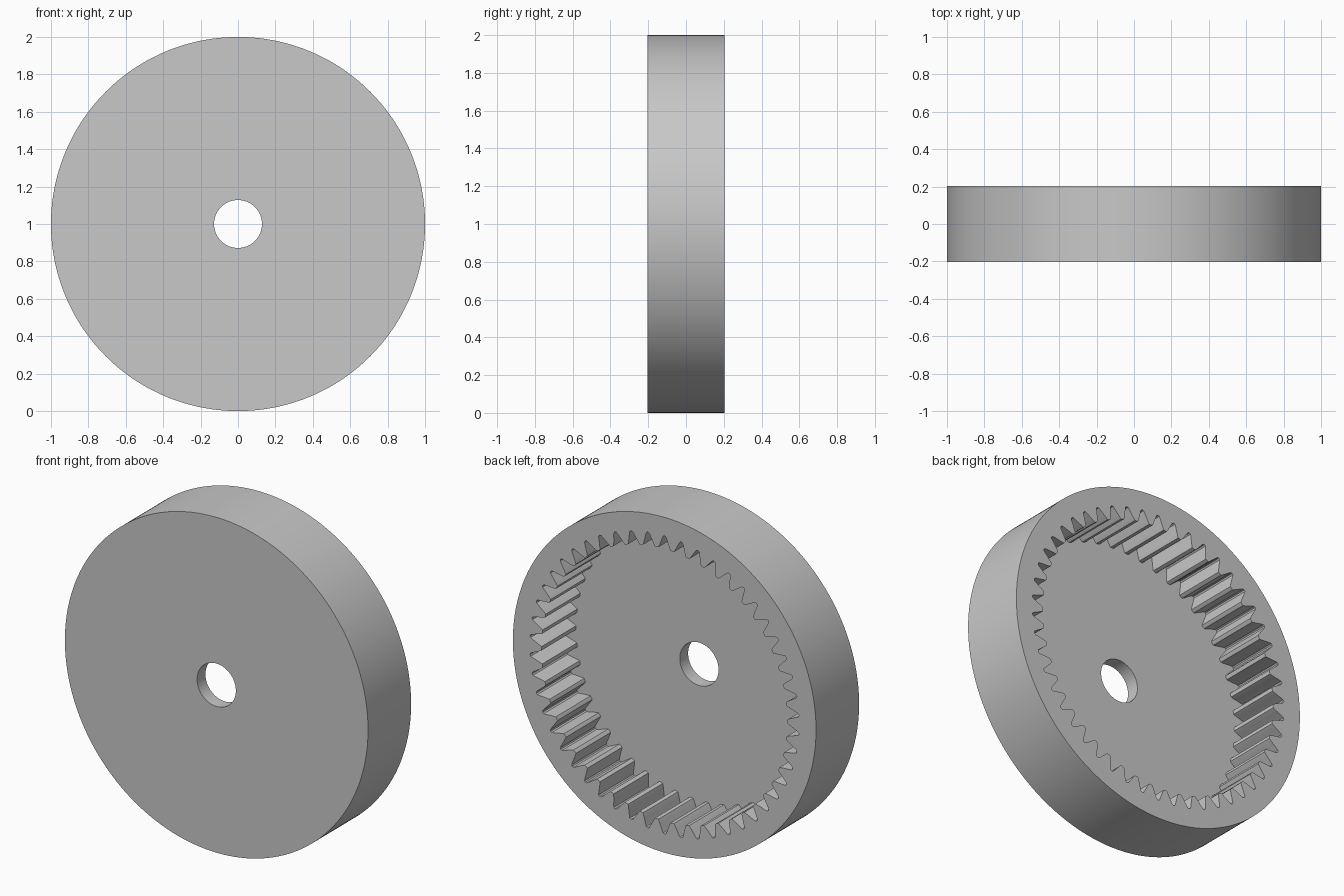
import bpy
import bmesh
import math

cube = bpy.data.objects.get("Cube")
if cube:
    bpy.data.objects.remove(cube, do_unlink=True)

TEETH = 50
HALF_DEPTH = 0.203
FLOOR_Y = -0.124
OUTER_R = 1.0
HOLE_R = 0.128

# One tooth: (fraction of a pitch from the tooth centre, radius)
HALF_TOOTH = [(0.0, 0.811), (0.11, 0.812), (0.145, 0.818), (0.25, 0.842),
              (0.375, 0.875), (0.42, 0.885), (0.5, 0.889)]
TOOTH = [(-f, r) for f, r in reversed(HALF_TOOTH[1:-1])] + HALF_TOOTH

PITCH = 2 * math.pi / TEETH
profile = [((i + f) * PITCH, r) for i in range(TEETH) for f, r in TOOTH]


def ring(bm, y, radius=None):
    """Circle of the given radius, or the toothed outline when none is given."""
    return [bm.verts.new(((radius or r) * math.cos(a), y,
                          1 + (radius or r) * math.sin(a)))
            for a, r in profile]


def steel():
    colour = (0.58, 0.58, 0.58, 1)
    mat = bpy.data.materials.new("plain grey")
    mat.use_nodes = True
    mat.diffuse_color = colour
    mat.node_tree.nodes["Principled BSDF"].inputs["Base Color"].default_value = colour
    return mat


# Cup-shaped gear: bore, web, outer rim, and teeth, joined ring to ring
bm = bmesh.new()
rings = [ring(bm, -HALF_DEPTH, HOLE_R),
         ring(bm, -HALF_DEPTH, OUTER_R),
         ring(bm, HALF_DEPTH, OUTER_R),
         ring(bm, HALF_DEPTH),
         ring(bm, FLOOR_Y),
         ring(bm, FLOOR_Y, HOLE_R)]
count = len(profile)
for a, b in zip(rings, rings[1:] + rings[:1]):
    for i in range(count):
        j = (i + 1) % count
        bm.faces.new((a[i], a[j], b[j], b[i]))
bmesh.ops.recalc_face_normals(bm, faces=bm.faces)

mesh = bpy.data.meshes.new("internal_ring_gear")
bm.to_mesh(mesh)
bm.free()
mesh.materials.append(steel())
gear = bpy.data.objects.new("internal_ring_gear", mesh)
bpy.context.collection.objects.link(gear)

# Smooth rim and bore with crisp edges
bpy.ops.object.select_all(action='DESELECT')
gear.select_set(True)
bpy.context.view_layer.objects.active = gear
bpy.ops.object.shade_smooth_by_angle(angle=math.radians(25))
